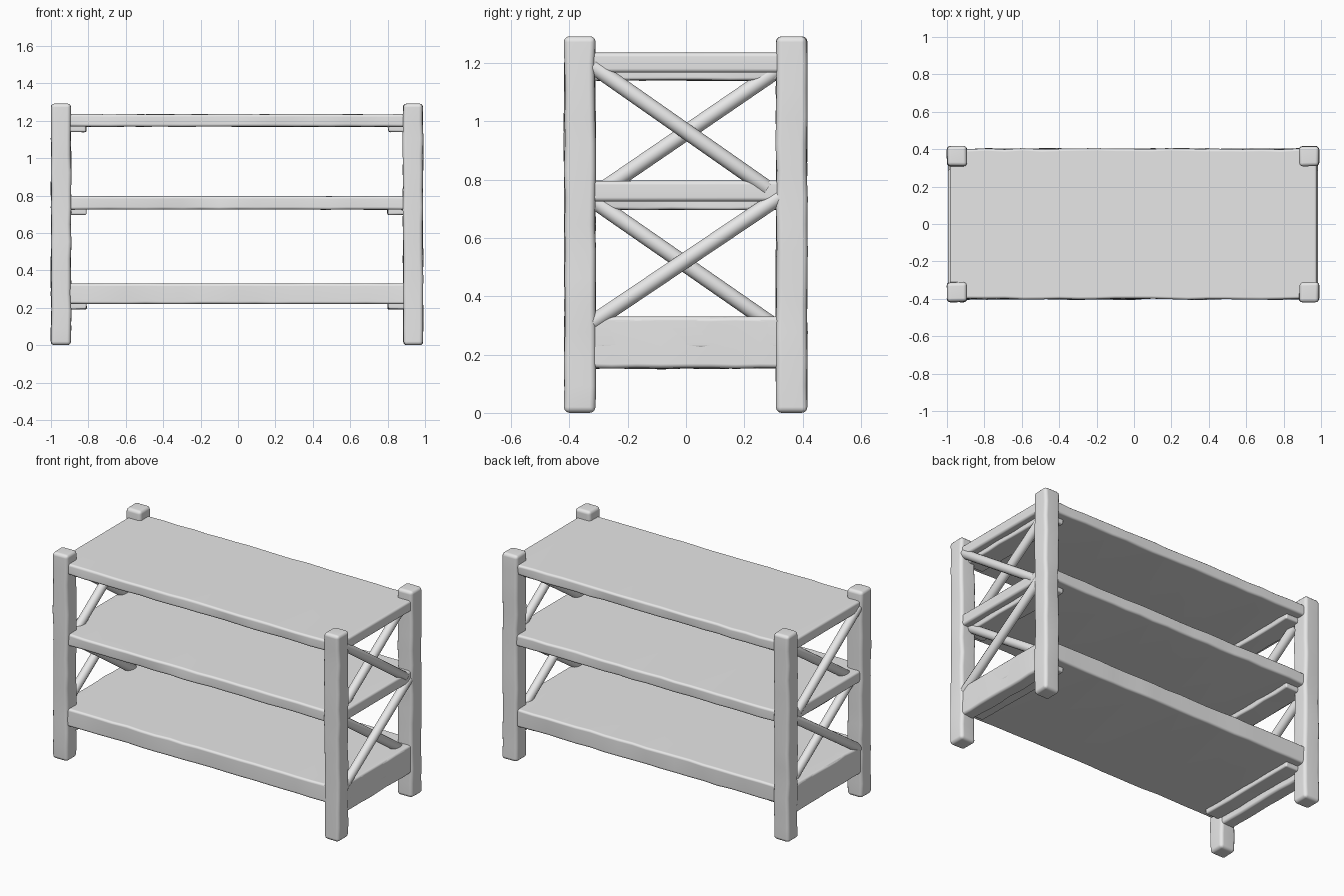
import bpy, bmesh, random
from mathutils import Vector

random.seed(4)
cube = bpy.data.objects.get("Cube")
if cube:
    bpy.data.objects.remove(cube, do_unlink=True)

GREY = (0.8, 0.8, 0.8, 1.0)
mat = bpy.data.materials.new("plain_grey")
mat.use_nodes = True
mat.diffuse_color = GREY
mat.node_tree.nodes["Principled BSDF"].inputs["Base Color"].default_value = GREY


def finish(name, bm):
    """Turn a bmesh into a softly shaded object."""
    bmesh.ops.recalc_face_normals(bm, faces=bm.faces[:])
    for face in bm.faces:
        face.smooth = True
    mesh = bpy.data.meshes.new(name)
    bm.to_mesh(mesh)
    bm.free()
    mesh.materials.append(mat)
    obj = bpy.data.objects.new(name, mesh)
    bpy.context.collection.objects.link(obj)
    obj.modifiers.new("even_shading", "WEIGHTED_NORMAL")
    return obj


def timber(name, low, high, axis, step, wobble, rounding):
    """Rounded, slightly uneven beam between two opposite corners."""
    low, high = Vector(low), Vector(high)
    size, centre = high - low, (low + high) / 2
    bm = bmesh.new()
    bmesh.ops.create_cube(bm, size=1)
    for v in bm.verts:
        v.co = centre + Vector(a * b for a, b in zip(v.co, size))
    # sections along the length
    normal = Vector((0, 0, 0))
    normal[axis] = 1
    count = max(2, round(size[axis] / step))
    for i in range(1, count):
        geom = bm.verts[:] + bm.edges[:] + bm.faces[:]
        point = low + normal * (size[axis] * i / count)
        bmesh.ops.bisect_plane(bm, geom=geom, plane_co=point, plane_no=normal)
    # hand-hewn unevenness
    for v in bm.verts:
        v.co += Vector(random.uniform(-w, w) for w in wobble)
    edges = [e for e in bm.edges if e.calc_face_angle(0) > 1]
    bmesh.ops.bevel(bm, geom=edges, offset=rounding, segments=3,
                    profile=0.5, affect='EDGES', clamp_overlap=True)
    return finish(name, bm)


def brace(name, start, end, radius):
    """Round pole between two points."""
    start, end = Vector(start), Vector(end)
    line = end - start
    bm = bmesh.new()
    bmesh.ops.create_cone(bm, cap_ends=True, segments=14, radius1=radius,
                          radius2=radius, depth=line.length)
    turn = line.to_track_quat('Z', 'Y')
    for v in bm.verts:
        v.co = turn @ v.co + (start + end) / 2
    return finish(name, bm)


# Shelves: underside and top heights
shelves = {"bottom": (0.22, 0.33), "middle": (0.725, 0.797), "top": (1.168, 1.235)}
for level, (under, top) in shelves.items():
    timber(level + "_shelf", (-0.985, -0.402, under), (0.978, 0.402, top),
           0, 0.1, (0, 0.004, 0.001), 0.014)

for side, sx, mid in (("left", 1, 0.936), ("right", -1, -0.946)):
    # Corner posts
    for end, y in (("front", -0.364), ("back", 0.362)):
        timber(f"{side}_{end}_post", (mid - 0.053, y - 0.053, 0),
               (mid + 0.053, y + 0.053, 1.292), 2, 0.09,
               (0.003, 0.003, 0), 0.02)

    # Deep board closing the bottom of each end
    timber(side + "_end_board", (mid - 0.042, -0.34, 0.152),
           (mid + 0.042, 0.34, 0.328), 1, 0.09, (0.003, 0, 0.003), 0.015)

    # Cleats under each shelf
    for level, (under, top) in shelves.items():
        inner, outer = sorted((mid - sx * 0.135, mid))
        timber(f"{side}_{level}_cleat", (inner, -0.35, under - 0.028),
               (outer, 0.35, under + 0.02), 1, 0.1, (0.004, 0, 0.002), 0.01)

    # Crossed braces, one pole outside the other
    outside, inside = mid + sx * 0.022, mid - sx * 0.022
    brace(side + "_upper_outer_brace", (outside, -0.32, 1.19), (outside, 0.28, 0.77), 0.027)
    brace(side + "_upper_inner_brace", (inside, 0.32, 1.18), (inside, -0.28, 0.77), 0.027)
    brace(side + "_lower_outer_brace", (outside, -0.32, 0.31), (outside, 0.32, 0.74), 0.027)
    brace(side + "_lower_inner_brace", (inside, -0.32, 0.73), (inside, 0.30, 0.30), 0.027)
